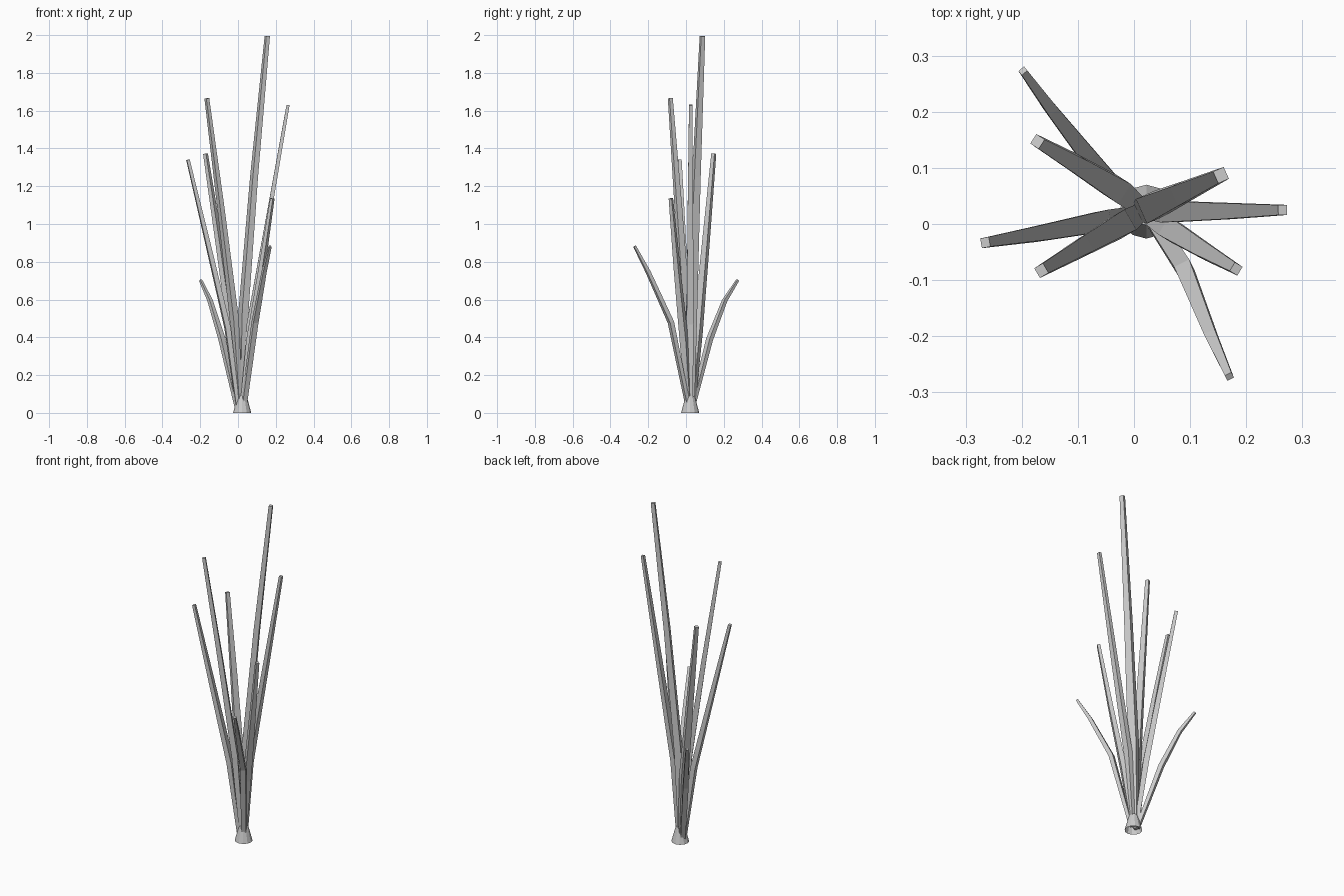
import bpy, bmesh
from math import atan2, cos, sin
from mathutils import Vector

if "Cube" in bpy.data.objects:
    bpy.data.objects.remove(bpy.data.objects["Cube"])

def make_object(name, bm):
    bmesh.ops.recalc_face_normals(bm, faces=bm.faces)
    mesh = bpy.data.meshes.new(name)
    bm.to_mesh(mesh)
    bm.free()
    ob = bpy.data.objects.new(name, mesh)
    bpy.context.collection.objects.link(ob)
    return ob

def blade(name, path, widths, thicks):
    """Four-sided tapering blade swept along a path, broad side facing its lean."""
    bm = bmesh.new()
    pts = [Vector(p) for p in path]
    lean = pts[-1] - pts[0]
    a = atan2(lean.y, lean.x)
    side = Vector((-sin(a), cos(a), 0))
    rings = []
    for i, p in enumerate(pts):
        tangent = (pts[min(i + 1, len(pts) - 1)] - pts[max(i - 1, 0)]).normalized()
        out = side.cross(tangent).normalized()
        w, t = widths[i] / 2, thicks[i] / 2
        rings.append([bm.verts.new(p + side * w * u + out * t * v)
                      for u, v in ((-1, -1), (1, -1), (1, 1), (-1, 1))])
    for r0, r1 in zip(rings, rings[1:]):
        for k in range(4):
            n = (k + 1) % 4
            bm.faces.new((r0[k], r0[n], r1[n], r1[k]))
    bm.faces.new(rings[0])
    bm.faces.new(rings[-1])
    return make_object(name, bm)

# flared root collar, open underneath
bm = bmesh.new()
bmesh.ops.create_cone(bm, cap_ends=True, segments=12, radius1=0.048, radius2=0.024, depth=0.09)
bmesh.ops.translate(bm, verts=bm.verts, vec=(0.022, 0.022, 0.045))
bottom = [f for f in bm.faces if all(v.co.z < 0.001 for v in f.verts)]
bmesh.ops.delete(bm, geom=bottom, context='FACES_ONLY')
make_object("root_collar", bm)

# blades: root, lower bend, upper bend, tip
paths = [
    [(0.015, 0.025, 0.03), (0.03, 0.03, 0.55), (0.085, 0.055, 1.25), (0.155, 0.087, 1.995)],
    [(0.01, 0.02, 0.03), (-0.02, 0.0, 0.5), (-0.09, -0.04, 1.08), (-0.165, -0.083, 1.665)],
    [(0.03, 0.022, 0.03), (0.06, 0.022, 0.47), (0.165, 0.023, 1.06), (0.265, 0.025, 1.63)],
    [(0.01, 0.03, 0.03), (-0.03, 0.062, 0.42), (-0.1, 0.105, 0.9), (-0.172, 0.147, 1.372)],
    [(0.0, 0.018, 0.02), (-0.055, 0.005, 0.45), (-0.165, -0.016, 0.92), (-0.265, -0.033, 1.34)],
    [(0.025, 0.015, 0.03), (0.065, -0.01, 0.38), (0.125, -0.047, 0.76), (0.182, -0.08, 1.135)],
]
sizes = [1.15, 1, 0.9, 1, 0.88, 0.9]
for i, (path, s) in enumerate(zip(paths, sizes)):
    blade(f"blade_{i + 1}", path,
          [s * v for v in (0.03, 0.042, 0.032, 0.02)],
          [s * v for v in (0.02, 0.032, 0.026, 0.018)])

# short drooping outer blades
blade("outer_blade_front",
      [(0.03, 0.012, 0.03), (0.09, -0.08, 0.48), (0.138, -0.2, 0.745), (0.17, -0.272, 0.882)],
      (0.026, 0.03, 0.021, 0.013), (0.018, 0.024, 0.02, 0.012))
blade("outer_blade_back",
      [(0.0, 0.03, 0.02), (-0.085, 0.125, 0.39), (-0.148, 0.205, 0.595), (-0.198, 0.273, 0.702)],
      (0.026, 0.03, 0.021, 0.013), (0.018, 0.024, 0.02, 0.012))
